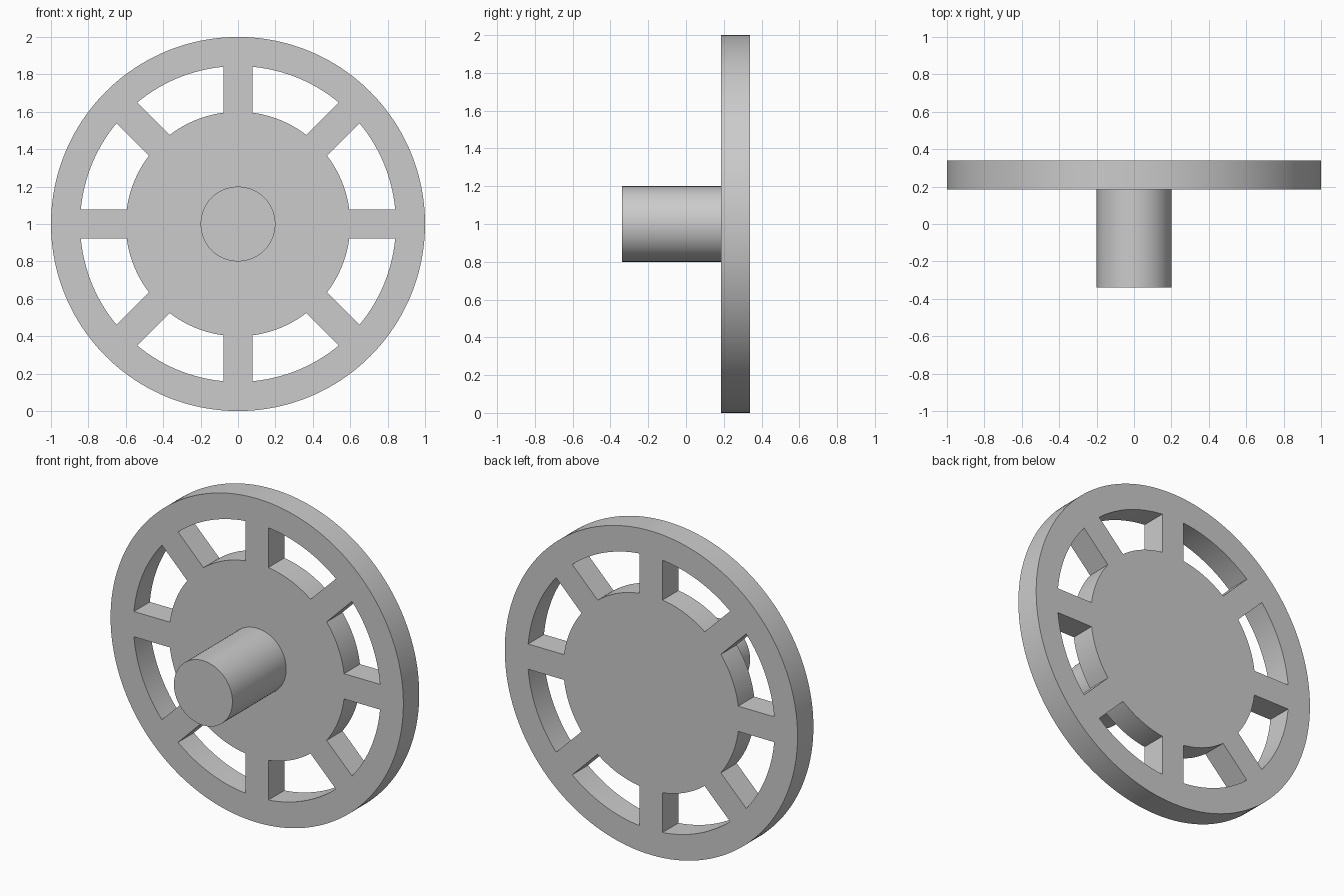
import bpy, bmesh, math
from mathutils import Vector

cube = bpy.data.objects.get("Cube")
if cube:
    bpy.data.objects.remove(cube, do_unlink=True)

FRONT, BACK = 0.185, 0.34        # wheel faces along y
SHAFT_FRONT = -0.34
R_OUT, R_RIM, R_HUB, R_SHAFT = 1.0, 0.844, 0.6, 0.2
HALF_SPOKE = 0.078
SPOKES, STEPS = 8, 16
SECTOR = math.tau / SPOKES

grey = bpy.data.materials.new("plain grey")
grey.use_nodes = True
colour = (0.6, 0.6, 0.6, 1)
grey.diffuse_color = colour
grey.node_tree.nodes["Principled BSDF"].inputs["Base Color"].default_value = colour


def polar(r, a, y):
    return Vector((r * math.cos(a), y, 1 + r * math.sin(a)))


def finish(bm, name):
    bmesh.ops.recalc_face_normals(bm, faces=bm.faces)
    mesh = bpy.data.meshes.new(name)
    bm.to_mesh(mesh)
    bm.free()
    mesh.materials.append(grey)
    obj = bpy.data.objects.new(name, mesh)
    bpy.context.collection.objects.link(obj)
    bpy.ops.object.select_all(action='DESELECT')
    obj.select_set(True)
    bpy.context.view_layer.objects.active = obj
    bpy.ops.object.shade_smooth_by_angle(angle=math.radians(30))


def extrude(bm, depth):
    result = bmesh.ops.extrude_face_region(bm, geom=bm.faces[:], use_keep_orig=True)
    verts = [v for v in result["geom"] if isinstance(v, bmesh.types.BMVert)]
    bmesh.ops.translate(bm, verts=verts, vec=(0, depth, 0))


# Spoked wheel: flat front outline, then extruded
bm = bmesh.new()


def arc(r, edge_r, sector):
    margin = math.asin(HALF_SPOKE / edge_r)
    return [bm.verts.new(polar(r, sector * SECTOR + margin + (SECTOR - 2 * margin) * i / STEPS, FRONT))
            for i in range(STEPS + 1)]


hub = [arc(R_HUB, R_HUB, s) for s in range(SPOKES)]
rim = [arc(R_RIM, R_RIM, s) for s in range(SPOKES)]
outer = [arc(R_OUT, R_RIM, s) for s in range(SPOKES)]
bm.faces.new([v for part in hub for v in part])
margin = math.asin(HALF_SPOKE / R_RIM)
for s in range(SPOKES):
    p = s - 1
    # Spoke between neighbouring windows
    bm.faces.new((hub[p][-1], rim[p][-1], rim[s][0], hub[s][0]))
    # Rim over the window
    for i in range(STEPS):
        bm.faces.new((rim[s][i], outer[s][i], outer[s][i + 1], rim[s][i + 1]))
    # Rim over the spoke
    ends = [bm.verts.new(polar(R_OUT, s * SECTOR + margin * k / 2, FRONT)) for k in range(-1, 2)]
    bm.faces.new([rim[p][-1], outer[p][-1], *ends, outer[s][0], rim[s][0]])
extrude(bm, BACK - FRONT)
finish(bm, "spoked_wheel")

# Shaft
bm = bmesh.new()
bm.faces.new([bm.verts.new(polar(R_SHAFT, math.tau * i / 64, SHAFT_FRONT)) for i in range(64)])
extrude(bm, FRONT - SHAFT_FRONT)
finish(bm, "shaft")
